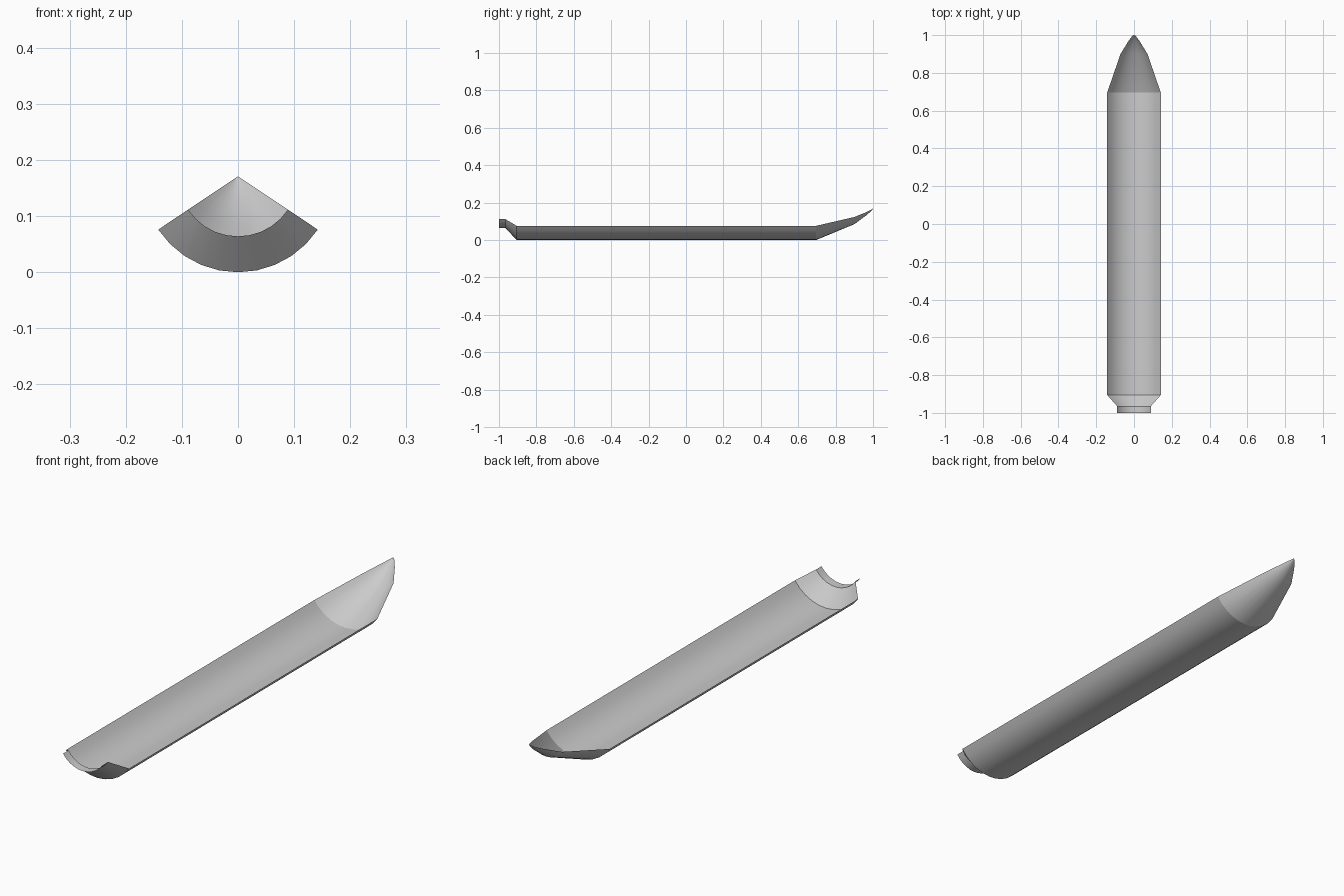
import bpy, bmesh, math

if "Cube" in bpy.data.objects:
    bpy.data.objects.remove(bpy.data.objects["Cube"])

AXIS_Z = 0.171            # height of the revolve axis
STEPS = 10                # sector of a 32-sided revolve
STEP = math.radians(11.25)

# (y, radius) from the open tail to the nose tip
PROFILE = [(-1.0, 0.107), (-0.965, 0.107), (-0.905, 0.171), (0.695, 0.171),
           (0.9, 0.086), (0.965, 0.038), (0.99, 0.016), (0.998, 0.007)]

grey = bpy.data.materials.new("light grey")
grey.diffuse_color = (0.6, 0.6, 0.6, 1)
grey.use_nodes = True
grey.node_tree.nodes["Principled BSDF"].inputs["Base Color"].default_value = grey.diffuse_color

# Thin shell: sweep the profile through the sector
bm = bmesh.new()
rings = []
for y, r in PROFILE:
    ring = []
    for i in range(STEPS + 1):
        a = (i - STEPS / 2) * STEP
        ring.append(bm.verts.new((r * math.sin(a), y, AXIS_Z - r * math.cos(a))))
    rings.append(ring)
for a, b in zip(rings, rings[1:]):
    for i in range(STEPS):
        bm.faces.new((a[i], a[i + 1], b[i + 1], b[i]))

# Nose tip fan
tip = bm.verts.new((0, 1.0, AXIS_Z))
for i in range(STEPS):
    bm.faces.new((rings[-1][i], rings[-1][i + 1], tip))

# Outer side faces down and away from the axis
bm.normal_update()
if sum(f.normal.z * f.calc_area() for f in bm.faces) > 0:
    bmesh.ops.reverse_faces(bm, faces=bm.faces[:])

mesh = bpy.data.meshes.new("fairing_shell")
bm.to_mesh(mesh)
bm.free()
mesh.materials.append(grey)
shell = bpy.data.objects.new("fairing_shell", mesh)
bpy.context.collection.objects.link(shell)

# Smooth around the sector, sharp at the profile breaks
bpy.context.view_layer.objects.active = shell
shell.select_set(True)
bpy.ops.object.shade_smooth_by_angle(angle=math.radians(20))
